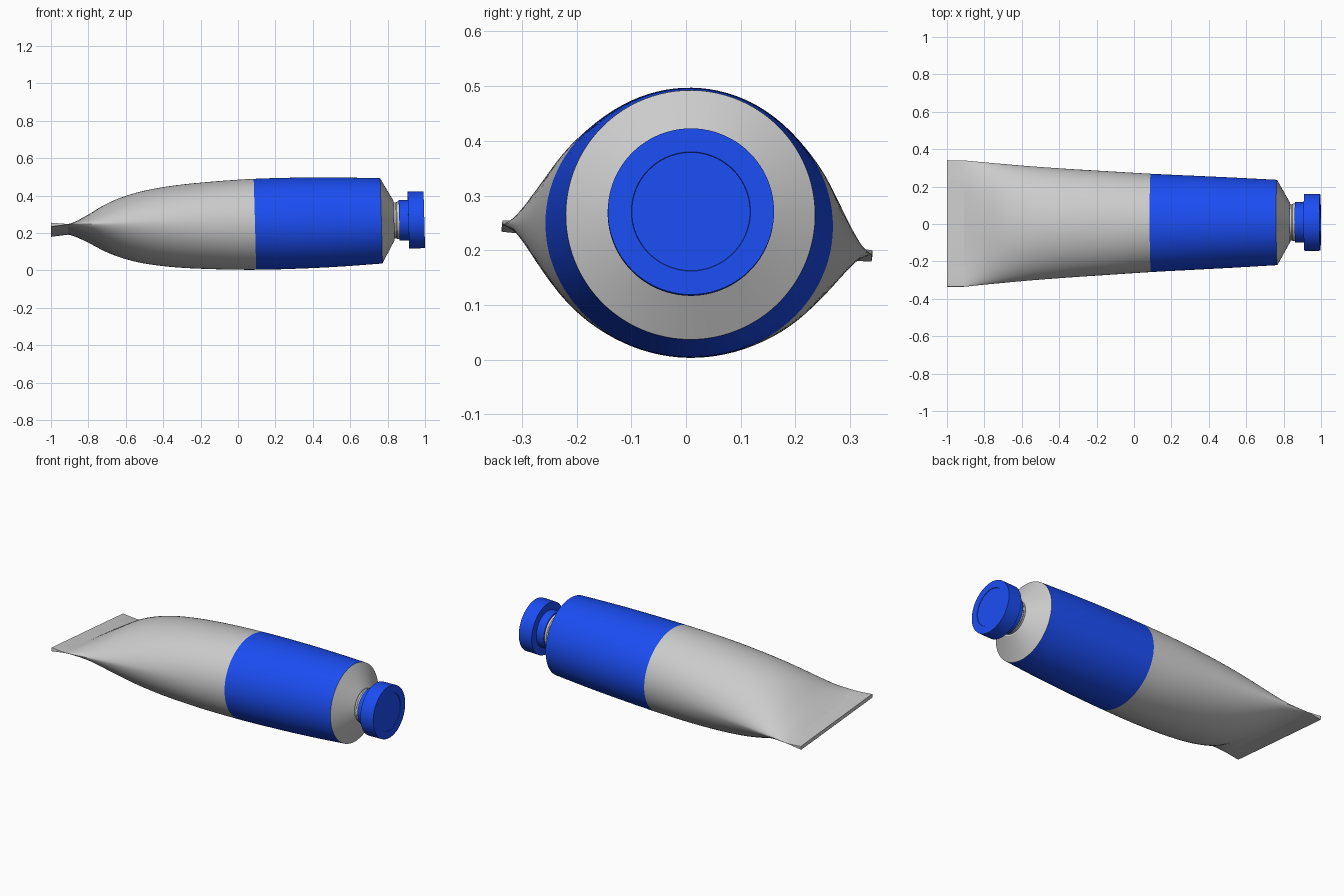
import bpy, math
from mathutils import Matrix

if "Cube" in bpy.data.objects:
    bpy.data.objects.remove(bpy.data.objects["Cube"])

SEG = 96
# slight lean of the tube as it lies, with a small roll
POSE = (Matrix.Translation((0, 0.0055, 0.244)) @ Matrix.Rotation(0.0035, 4, 'Z')
        @ Matrix.Rotation(-0.027, 4, 'Y') @ Matrix.Rotation(-0.081, 4, 'X'))

blue = bpy.data.materials.new("blue")
blue.diffuse_color = (0.011, 0.075, 0.9, 1)
blue.use_nodes = True
blue.node_tree.nodes["Principled BSDF"].inputs["Base Color"].default_value = blue.diffuse_color


def loft(name, rings, material=None):
    """Skin a list of (x, half_width, half_height, roundness power) sections."""
    verts, faces = [], []
    for x, w, h, q in rings:
        for i in range(SEG):
            t = 2 * math.pi * i / SEG
            s = math.sin(t)
            s = 0 if abs(s) < 1e-6 else math.copysign(abs(s) ** q, s)
            verts.append(POSE @ Matrix.Translation((x, w * math.cos(t), h * s)).translation)
    for r in range(len(rings) - 1):
        for i in range(SEG):
            a, b = r * SEG + i, r * SEG + (i + 1) % SEG
            faces.append((a, b, b + SEG, a + SEG))
    faces.append(tuple(reversed(range(SEG))))
    faces.append(tuple(range(len(verts) - SEG, len(verts))))
    mesh = bpy.data.meshes.new(name)
    mesh.from_pydata(verts, [], faces)
    mesh.update()
    obj = bpy.data.objects.new(name, mesh)
    bpy.context.collection.objects.link(obj)
    if material:
        mesh.materials.append(material)
    bpy.ops.object.select_all(action='DESELECT')
    obj.select_set(True)
    bpy.context.view_layer.objects.active = obj
    bpy.ops.object.shade_smooth_by_angle(angle=math.radians(25))
    return obj


def turned(name, profile, material=None):
    return loft(name, [(x, r, r, 1) for x, r in profile], material)


# tube stations: x, half width, half height, section power
STATIONS = [
    (-0.91, 0.339, 0.008, 1.0), (-0.80, 0.328, 0.072, 1.25), (-0.70, 0.319, 0.129, 1.25),
    (-0.60, 0.310, 0.168, 1.2), (-0.50, 0.302, 0.194, 1.15), (-0.35, 0.291, 0.217, 1.08),
    (-0.15, 0.278, 0.233, 1.0), (0.09, 0.263, 0.243, 1.0), (0.35, 0.250, 0.243, 1.0),
    (0.55, 0.240, 0.238, 1.0), (0.766, 0.228, 0.228, 1.0)]


def section(x):
    """Smooth (cubic Hermite) interpolation of the stations."""
    S = STATIONS
    k = max(i for i in range(len(S) - 1) if S[i][0] <= x + 1e-9)

    def slope(i, c):
        a, b = S[max(i - 1, 0)], S[min(i + 1, len(S) - 1)]
        return (b[c] - a[c]) / (b[0] - a[0])
    d = S[k + 1][0] - S[k][0]
    u = (x - S[k][0]) / d
    out = [x]
    for c in (1, 2, 3):
        out.append((2*u**3 - 3*u**2 + 1) * S[k][c] + (u**3 - 2*u**2 + u) * d * slope(k, c)
                   + (3*u**2 - 2*u**3) * S[k + 1][c] + (u**3 - u**2) * d * slope(k + 1, c))
    return tuple(out)


def span(a, b, n):
    return [section(a + (b - a) * i / n) for i in range(n + 1)]


# bare metal rear with flattened crimp
loft("tube_rear", [(-1.0, 0.340, 0.0115, 0.04)] + span(-0.91, 0.09, 40))
# painted front band
loft("label_band", span(0.09, 0.766, 20), blue)
# shoulder cone and neck
turned("shoulder", [(0.766, 0.228), (0.835, 0.105)])
turned("neck", [(0.83, 0.096), (0.845, 0.096), (0.85, 0.1), (0.862, 0.1), (0.88, 0.09)])
# screw cap: collar, flange and end disc
turned("cap_collar", [(0.862, 0.108), (0.915, 0.108)], blue)
turned("cap_flange", [(0.911, 0.152), (0.996, 0.152), (0.996, 0.109), (0.993, 0.108)], blue)
